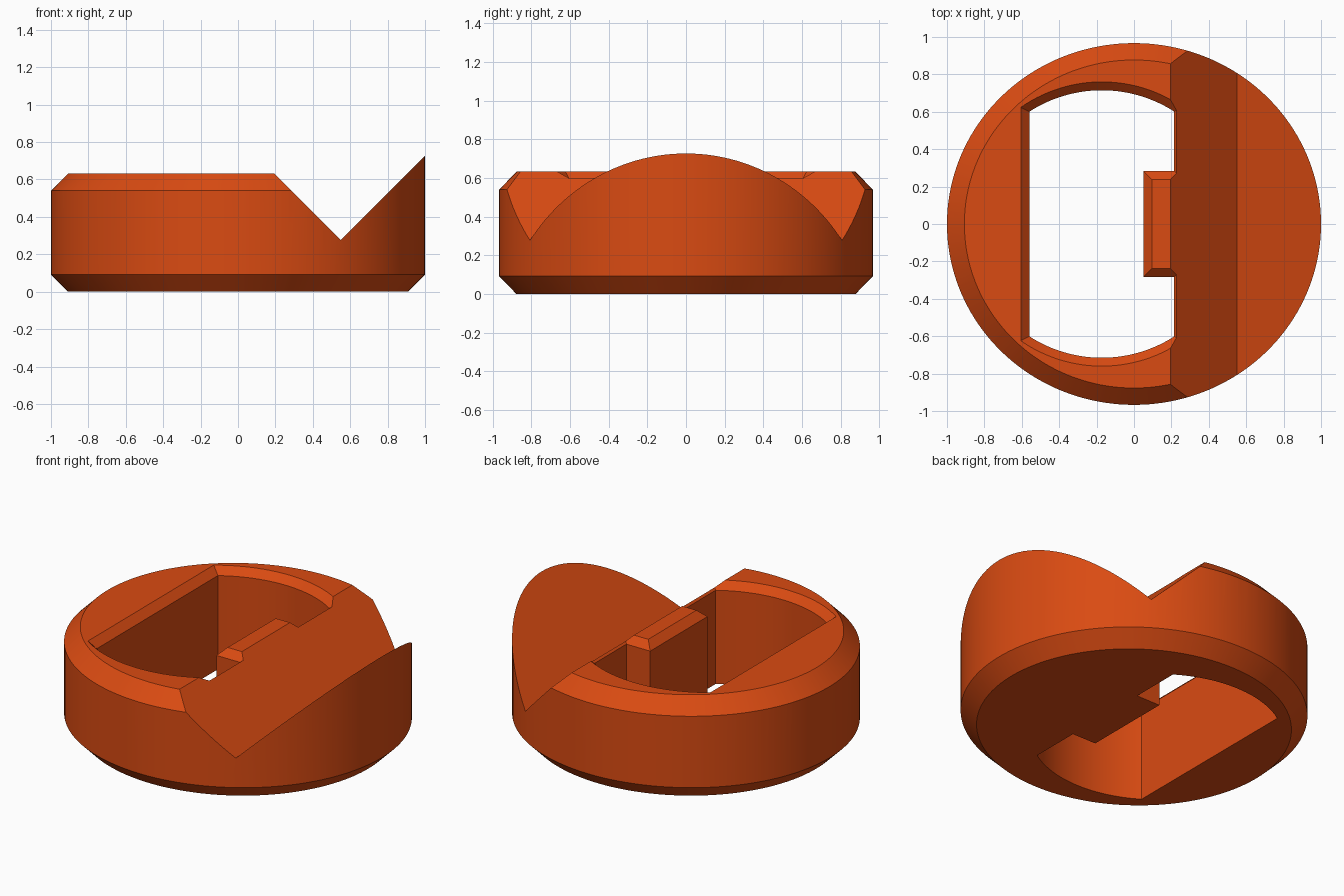
import bpy, bmesh, math

if "Cube" in bpy.data.objects:
    bpy.data.objects.remove(bpy.data.objects["Cube"])

SEG = 160          # sides of the round body
SY = 0.967         # the body is slightly narrower front to back


def make_object(name, loops):
    """Solid skinned through matching closed loops, capped at both ends."""
    bm = bmesh.new()
    rows = [[bm.verts.new(p) for p in loop] for loop in loops]
    n = len(rows[0])
    for a, b in zip(rows, rows[1:]):
        for i in range(n):
            j = (i + 1) % n
            bm.faces.new((a[i], a[j], b[j], b[i]))
    bm.faces.new(rows[0][::-1])
    bm.faces.new(rows[-1])
    bmesh.ops.recalc_face_normals(bm, faces=bm.faces)
    mesh = bpy.data.meshes.new(name)
    bm.to_mesh(mesh)
    bm.free()
    ob = bpy.data.objects.new(name, mesh)
    bpy.context.collection.objects.link(ob)
    return ob


def ring(r, z):
    return [(r * math.cos(2 * math.pi * i / SEG),
             SY * r * math.sin(2 * math.pi * i / SEG), z) for i in range(SEG)]


def opening(o, z, n=28):
    """Rounded opening with a tab on its right side, grown outward by o."""
    cx, r = -0.172, 0.715 + o
    left, right, tab_x, tab_y = -0.56 - o, 0.215 + o, 0.05 + o, 0.284 - o
    a0, a1 = math.acos((right - cx) / r), math.acos((left - cx) / r)
    arc = [a0 + (a1 - a0) * i / n for i in range(n + 1)]
    top = [(cx + r * math.cos(a), r * math.sin(a), z) for a in arc]
    bottom = [(x, -y, z) for x, y, _ in reversed(top)]
    tab = [(right, -tab_y, z), (tab_x, -tab_y, z), (tab_x, tab_y, z), (right, tab_y, z)]
    return top + bottom + tab


def cut(target, cutter):
    mod = target.modifiers.new("cut", 'BOOLEAN')
    mod.operation = 'DIFFERENCE'
    mod.solver = 'EXACT'
    mod.object = cutter
    bpy.context.view_layer.objects.active = target
    bpy.ops.object.modifier_apply(modifier=mod.name)
    bpy.data.objects.remove(cutter)


# Round body with a bevelled bottom edge
body = make_object("round_body", [ring(0.908, 0), ring(1, 0.092), ring(1, 0.85)])

# Lower, bevelled top on the left part
top_cut = make_object("top_cutter", [ring(1.15, 0.39), ring(1.15, 1.2)])
core = make_object("bevel_core", [ring(1.25, 0.29), ring(0.907, 0.633)])
cut(top_cut, core)
bm = bmesh.new()
bm.from_mesh(top_cut.data)
res = bmesh.ops.bisect_plane(bm, geom=bm.verts[:] + bm.edges[:] + bm.faces[:],
                             plane_co=(0.55, 0, 0), plane_no=(1, 0, 0), clear_outer=True)
bmesh.ops.holes_fill(bm, edges=[e for e in bm.edges if e.is_boundary])
bmesh.ops.recalc_face_normals(bm, faces=bm.faces)
bm.to_mesh(top_cut.data)
bm.free()
cut(body, top_cut)

# Straight V groove
groove = [(0.55, 0.277), (1.25, 0.977), (1.25, 1.3), (-0.3, 1.3), (-0.3, 1.127)]
cut(body, make_object("groove_cutter", [[(x, y, z) for x, z in groove] for y in (-1.5, 1.5)]))

# Through opening with tab and bevelled rim
cut(body, make_object("opening_cutter",
                      [opening(0, -0.5), opening(0, 0.588), opening(0.1, 0.688)]))

# Single colour
mat = bpy.data.materials.new("orange")
mat.diffuse_color = (0.70, 0.07, 0.006, 1)
mat.use_nodes = True
mat.node_tree.nodes["Principled BSDF"].inputs["Base Color"].default_value = mat.diffuse_color
body.data.materials.clear()
body.data.materials.append(mat)

bpy.ops.object.select_all(action='DESELECT')
body.select_set(True)
bpy.context.view_layer.objects.active = body
bpy.ops.object.shade_smooth_by_angle(angle=math.radians(25))
